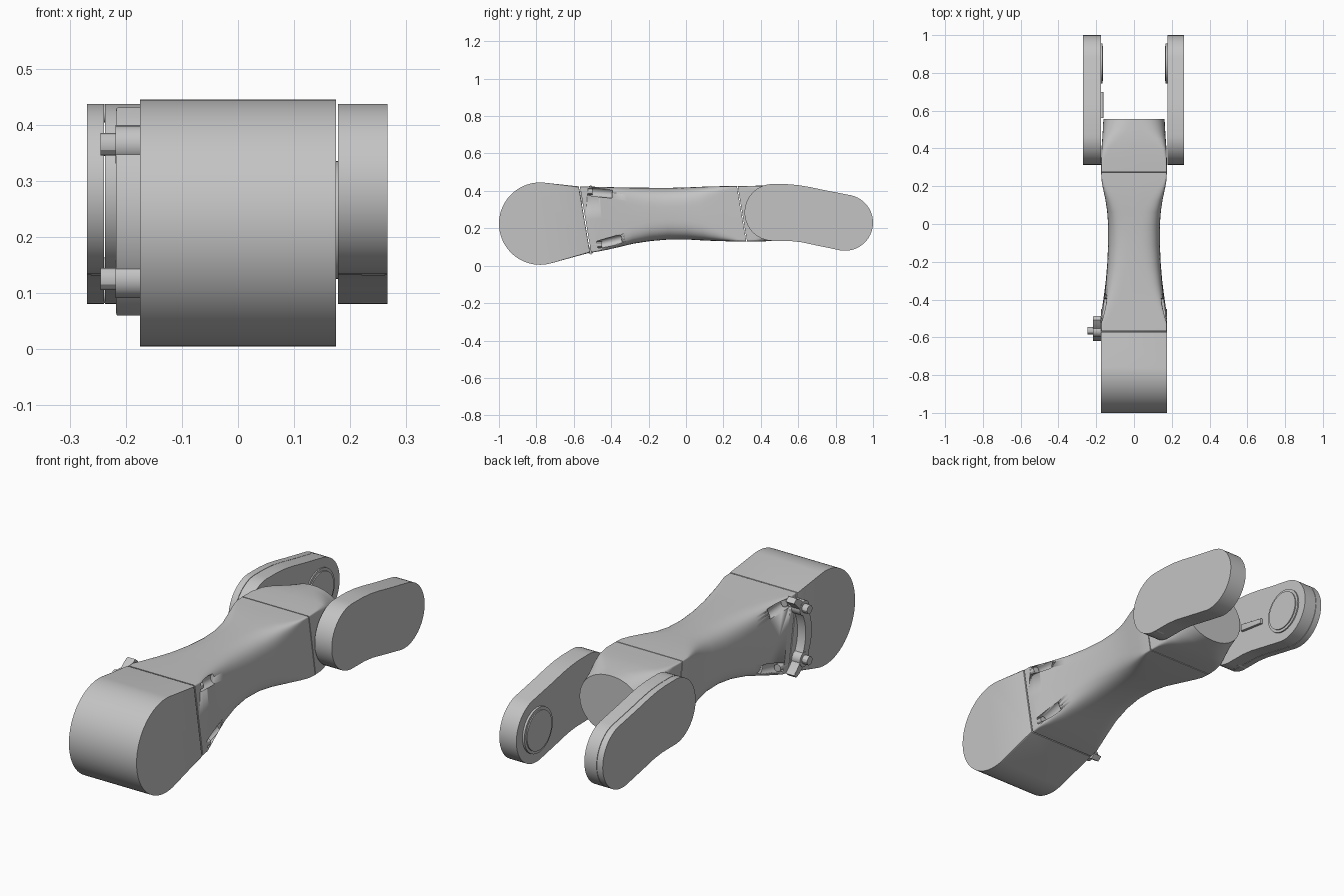
import bpy, bmesh
from math import sin, cos, radians, pi, copysign
from mathutils import Matrix, Vector

cube = bpy.data.objects.get("Cube")
if cube:
    bpy.data.objects.remove(cube)

grey = bpy.data.materials.new("plain grey")
grey.use_nodes = True
grey.diffuse_color = (0.55, 0.55, 0.55, 1)
grey.node_tree.nodes["Principled BSDF"].inputs["Base Color"].default_value = (0.55, 0.55, 0.55, 1)


def finish(bm, name, angle=30):
    bmesh.ops.recalc_face_normals(bm, faces=bm.faces)
    mesh = bpy.data.meshes.new(name)
    bm.to_mesh(mesh)
    bm.free()
    mesh.materials.append(grey)
    ob = bpy.data.objects.new(name, mesh)
    bpy.context.collection.objects.link(ob)
    bpy.ops.object.select_all(action='DESELECT')
    ob.select_set(True)
    bpy.context.view_layer.objects.active = ob
    bpy.ops.object.shade_smooth_by_angle(angle=radians(angle))
    return ob


def arc(y, z, r, a0, a1, n=24):
    angles = [radians(a0 + (a1 - a0) * i / n) for i in range(n + 1)]
    return [(y + r * cos(a), z + r * sin(a)) for a in angles]


def extrude(name, outline, x0, x1, bevel=0.0, both=False, segments=4):
    """Side outline extruded from x0 to x1, with the rim at x1 rounded."""
    bm = bmesh.new()
    a = [bm.verts.new((x0, y, z)) for y, z in outline]
    b = [bm.verts.new((x1, y, z)) for y, z in outline]
    bm.faces.new(a)
    bm.faces.new(b)
    for i in range(len(a)):
        j = (i + 1) % len(a)
        bm.faces.new((a[i], a[j], b[j], b[i]))
    if bevel:
        ends = (a, b) if both else (b,)
        rim = [e for e in bm.edges if any(e.verts[0] in s and e.verts[1] in s for s in ends)]
        bmesh.ops.bevel(bm, geom=rim, offset=bevel, segments=segments, profile=0.5, affect='EDGES')
    return finish(bm, name)


def loft(name, stations, n=64):
    """Superelliptic rings: y, half width, bottom, top, squareness, slant."""
    bm = bmesh.new()
    rings = []
    for y, w, z0, z1, p, slant in stations:
        ring = []
        for i in range(n):
            c, s = cos(2 * pi * i / n), sin(2 * pi * i / n)
            x = w * copysign(abs(c) ** (2 / p), c)
            z = (z0 + z1) / 2 + (z1 - z0) / 2 * copysign(abs(s) ** (2 / p), s)
            ring.append(bm.verts.new((x, y - slant * (z - 0.25), z)))
        rings.append(ring)
    for r, q in zip(rings, rings[1:]):
        for i in range(n):
            j = (i + 1) % n
            bm.faces.new((r[i], r[j], q[j], q[i]))
    bm.faces.new(rings[0])
    bm.faces.new(rings[-1])
    return finish(bm, name, 35)


def rod(name, start, end, r, sides=20):
    start, end = Vector(start), Vector(end)
    d = end - start
    bm = bmesh.new()
    m = Matrix.Translation((start + end) / 2) @ d.to_track_quat('Z', 'Y').to_matrix().to_4x4()
    bmesh.ops.create_cone(bm, cap_ends=True, segments=sides, radius1=r, radius2=r,
                          depth=d.length, matrix=m)
    return finish(bm, name)


# Rounded front housing
housing = arc(-0.78, 0.225, 0.22, 84, 283, 48) + [(-0.513, 0.07), (-0.573, 0.424)]
extrude("front_housing", housing, -0.175, 0.175, 0.004, True, 2)

# Waisted body
body = loft("waisted_body", [
    (-0.538, 0.174, 0.07, 0.424, 60, 0.17),
    (-0.50, 0.174, 0.076, 0.423, 50, 0.17),
    (-0.45, 0.167, 0.085, 0.422, 16, 0.17),
    (-0.38, 0.158, 0.10, 0.42, 8, 0.16),
    (-0.30, 0.149, 0.118, 0.418, 5, 0.14),
    (-0.20, 0.141, 0.132, 0.417, 3.6, 0.1),
    (-0.10, 0.137, 0.14, 0.416, 3.2, 0.06),
    (0.0, 0.137, 0.14, 0.418, 3.4, 0.08),
    (0.08, 0.143, 0.135, 0.421, 4.2, 0.11),
    (0.15, 0.153, 0.132, 0.424, 7, 0.14),
    (0.22, 0.166, 0.13, 0.425, 16, 0.17),
    (0.26, 0.172, 0.13, 0.425, 40, 0.17),
    (0.302, 0.174, 0.13, 0.425, 60, 0.17)])

# Bolt pockets cut in the body corners, with a bolt in each
for side, x in (("right", -0.158), ("left", 0.158)):
    for level, z, y, rise in (("upper", 0.395, -0.525, -0.01), ("lower", 0.112, -0.475, 0.03)):
        cutter = rod("pocket_cutter", (x, y, z), (x, y + 0.13, z + rise), 0.024)
        cutter.hide_render = True
        cutter.hide_set(True)
        cut = body.modifiers.new("pocket", 'BOOLEAN')
        cut.operation = 'DIFFERENCE'
        cut.solver = 'EXACT'
        cut.object = cutter
        rod(f"{side}_{level}_body_bolt", (x, y - 0.03, z), (x, y + 0.025, z), 0.017, 12)

# Rear knuckle, square in front and round behind
loft("rear_knuckle", [
    (0.306, 0.174, 0.13, 0.425, 60, 0.17),
    (0.36, 0.173, 0.13, 0.427, 40, 0.1),
    (0.41, 0.171, 0.13, 0.428, 14, 0.04),
    (0.45, 0.168, 0.132, 0.427, 6, 0),
    (0.50, 0.165, 0.136, 0.423, 3, 0),
    (0.555, 0.162, 0.142, 0.417, 2.1, 0)])

# Fork arms: a bent, rounded outline
fork = (arc(0.85, 0.23, 0.15, -98, 78) + [(0.74, 0.404), (0.66, 0.421), (0.60, 0.431), (0.54, 0.436)]
        + arc(0.465, 0.285, 0.152, 86, 268) + [(0.56, 0.132), (0.62, 0.125), (0.70, 0.108)])
extrude("left_fork_arm", fork, 0.178, 0.266, 0.024)
extrude("right_fork_arm", fork, -0.174, -0.237, 0.002)
extrude("right_fork_cover", fork, -0.239, -0.269, 0.022)

# Pivot discs and rims inside the fork, edge screws outside
for side, s in (("left", 1), ("right", -1)):
    rod(f"{side}_pivot_rim", (s * 0.18, 0.85, 0.23), (s * 0.168, 0.85, 0.23), 0.105, 48)
    rod(f"{side}_pivot_disc", (s * 0.18, 0.85, 0.23), (s * 0.163, 0.85, 0.23), 0.092, 48)
    for i, (y, z) in enumerate(((0.505, 0.42), (0.872, 0.36), (0.468, 0.147), (0.825, 0.098))):
        rod(f"{side}_edge_screw_{i + 1}", (s * 0.22, y, z), (s * 0.262, y, z), 0.016, 16)

# Stop wedge on the right arm
extrude("stop_wedge", [(0.56, 0.25), (0.70, 0.23), (0.70, 0.255), (0.56, 0.285)], -0.176, -0.162, 0.003)

# Curved clamp on the right side of the seam, held by two bolts
clamp = arc(-0.41, 0.245, 0.21, 118, 242, 20) + arc(-0.37, 0.245, 0.205, 235, 125, 20)
extrude("seam_clamp", clamp, -0.175, -0.217, 0.003)
for level, z in (("upper", 0.365), ("lower", 0.125)):
    rod(f"{level}_clamp_lug", (-0.17, -0.565, z), (-0.218, -0.565, z), 0.034)
    rod(f"{level}_clamp_bolt", (-0.21, -0.565, z), (-0.245, -0.565, z), 0.02, 12)
